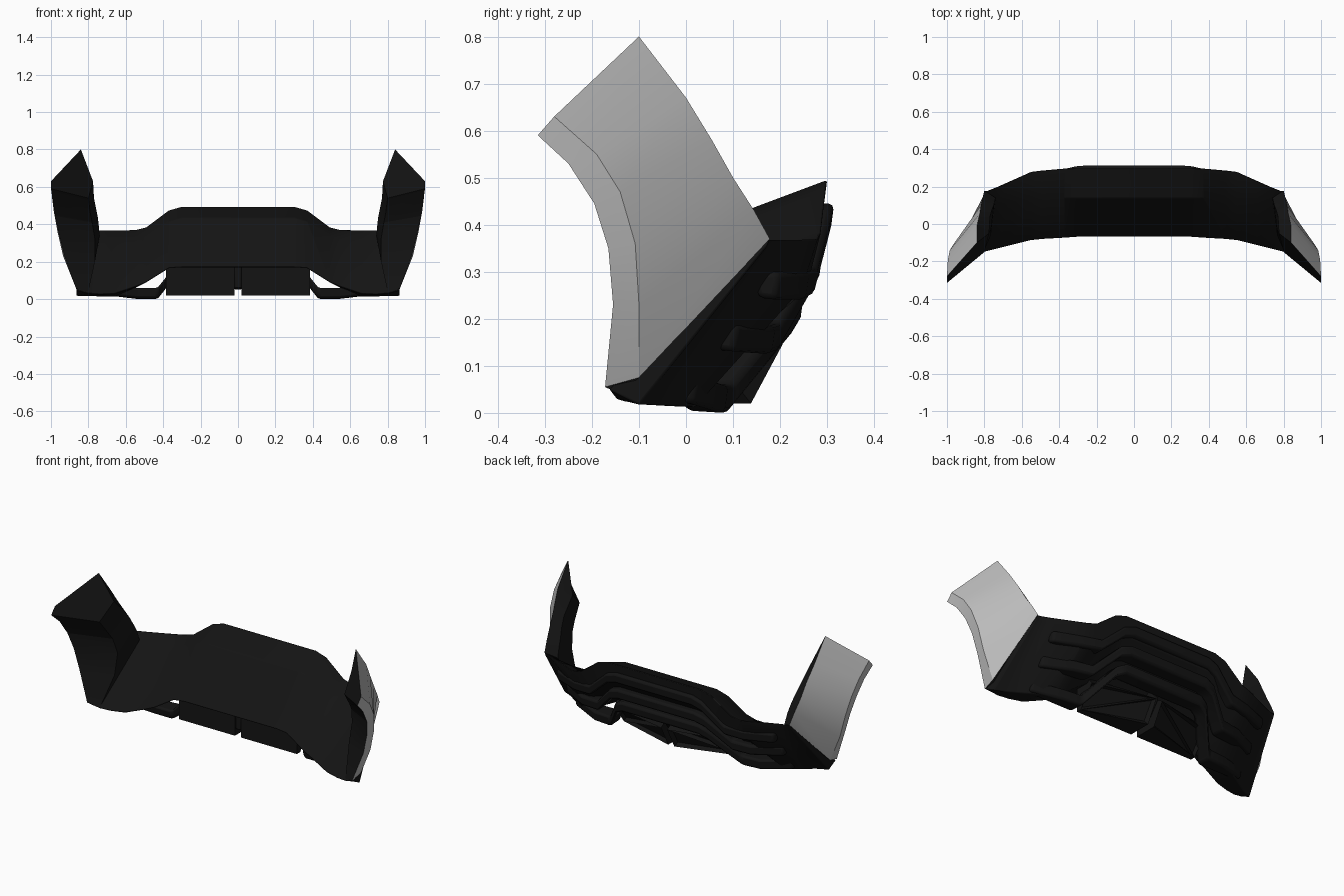
import bpy, bmesh, math

if "Cube" in bpy.data.objects:
    bpy.data.objects.remove(bpy.data.objects["Cube"])

def material(name, v):
    m = bpy.data.materials.new(name)
    m.diffuse_color = (v, v, v, 1)
    m.use_nodes = True
    m.node_tree.nodes["Principled BSDF"].inputs["Base Color"].default_value = m.diffuse_color
    return m

DARK = material("dark_plastic", 0.007)
GREY = material("grey_panel", 0.5)

def finish(name, bm, mirror=False, bevel=0.0, angle=30):
    bmesh.ops.recalc_face_normals(bm, faces=bm.faces)
    me = bpy.data.meshes.new(name)
    bm.to_mesh(me)
    bm.free()
    ob = bpy.data.objects.new(name, me)
    bpy.context.collection.objects.link(ob)
    me.materials.append(DARK)
    me.materials.append(GREY)
    if bevel:
        b = ob.modifiers.new("bevel", 'BEVEL')
        b.width, b.segments, b.limit_method = bevel, 2, 'ANGLE'
    if mirror:
        ob.modifiers.new("mirror", 'MIRROR')
    bpy.ops.object.select_all(action='DESELECT')
    ob.select_set(True)
    bpy.context.view_layer.objects.active = ob
    bpy.ops.object.shade_smooth_by_angle(angle=math.radians(angle))
    return ob

def loft(sections, grey=()):
    """Skin closed cross-sections of (x, y, z) points and cap both ends."""
    bm = bmesh.new()
    rings = [[bm.verts.new(p) for p in s] for s in sections]
    n = len(rings[0])
    for a, b in zip(rings, rings[1:]):
        for i in range(n):
            f = bm.faces.new((a[i], a[(i + 1) % n], b[(i + 1) % n], b[i]))
            f.material_index = 1 if i in grey else 0
    bm.faces.new(rings[0])
    bm.faces.new(rings[-1])
    return bm

def symmetric(half):
    return [[(-x, y, z) for x, y, z in s] for s in reversed(half)] + half

def at(x, pts):
    return [(x, y, z) for y, z in pts]

# Main body: lower lip, crease, top rear edge, rear lip, lower rear
body = [
    at(.30, [(-.07, .17), (.14, .435), (.30, .495), (.285, .38), (.10, .17)]),
    at(.37, [(-.075, .165), (.14, .415), (.297, .475), (.28, .355), (.09, .165)]),
    at(.49, [(-.082, .09), (.135, .335), (.287, .385), (.255, .26), (.03, .09)]),
    at(.55, [(-.088, .065), (.13, .315), (.28, .37), (.245, .26), (.02, .06)]),
    at(.66, [(-.115, .028), (.115, .305), (.23, .37), (.225, .32), (.02, .012)]),
    at(.74, [(-.135, .025), (.10, .295), (.195, .37), (.19, .345), (-.03, .014)]),
    [(.80, -.15, .03), (.79, .03, .23), (.785, .178, .37), (.785, .17, .352), (.80, -.07, .016)],
    [(.865, -.165, .05), (.84, .02, .22), (.80, .178, .37), (.80, .172, .352), (.865, -.10, .016)],
]
finish("main_body", loft(symmetric(body)), bevel=.006)

# Side wings: rear outer, front outer, front tip, front inner, rear inner
wing = [
    [(.84, -.10, .80), (1, -.28, .63), (1, -.315, .59), (.80, -.15, .54), (.775, -.05, .63)],
    [(.838, 0, .67), (.995, -.19, .55), (.99, -.25, .53), (.79, -.09, .46), (.77, .04, .54)],
    [(.825, .055, .58), (.985, -.14, .47), (.978, -.195, .445), (.78, -.055, .41), (.76, .075, .49)],
    [(.818, .10, .50), (.965, -.108, .36), (.958, -.165, .35), (.765, -.03, .32), (.75, .10, .44)],
    [(.808, .145, .43), (.935, -.10, .23), (.928, -.155, .23), (.765, -.06, .20), (.745, .12, .40)],
    [(.80, .178, .37), (.872, -.10, .075), (.865, -.172, .055), (.80, -.14, .04), (.74, .14, .34)],
]
finish("side_wing", loft(wing, grey=(0, 1)), mirror=True, angle=16)

# Rear ribs: each path lists x, the upper rear edge and the depth
ribs = [
    [(.25, .315, .445, .11), (.31, .31, .425, .11), (.44, .28, .31, .11), (.55, .262, .30, .10), (.71, .20, .30, .06)],
    [(.25, .29, .34, .11), (.31, .28, .32, .11), (.44, .205, .19, .11), (.55, .19, .185, .10), (.71, .11, .19, .06)],
    [(.25, .25, .25, .11), (.30, .235, .225, .11), (.43, .10, .06, .11), (.54, .09, .06, .10), (.71, .025, .08, .06)],
]
for k, path in enumerate(ribs):
    half = [at(x, [(y, z), (y - .008, z - .06), (y - d + .012, z - .055), (y - d, z)])
            for x, y, z, d in path]
    finish(f"rear_rib_{k + 1}", loft(symmetric(half)), bevel=.012)

# Lower blocks, swept forward at the outer end, with two triangular recesses
inner = [(.0, .02), (.138, .02), (.205, .145), (.14, .18), (.0, .175)]
outer = [(.0, .02), (.03, .02), (.12, .14), (.09, .18), (.0, .175)]
bm = loft([at(.02, inner), at(.385, outer)])
bm.verts.ensure_lookup_table()
pair = bmesh.ops.connect_verts(bm, verts=[bm.verts[2], bm.verts[6]])
tris = list(pair["edges"][0].link_faces)
bmesh.ops.recalc_face_normals(bm, faces=bm.faces)
bmesh.ops.inset_individual(bm, faces=tris, thickness=.018, depth=0)
bmesh.ops.translate(bm, vec=(0, -.02, .01), verts=list({v for f in tris for v in f.verts}))
finish("lower_block", bm, mirror=True)

# Centre strut between the blocks
strut = [(.0, .06), (.09, .05), (.18, .17), (.14, .22), (.0, .20)]
finish("centre_strut", loft([at(-.018, strut), at(.018, strut)]), bevel=.006)

# Stand the model on z = 0
bpy.context.view_layer.update()
low = min((o.matrix_world @ v.co).z for o in bpy.data.objects for v in o.data.vertices)
for o in bpy.data.objects:
    o.location.z -= low
